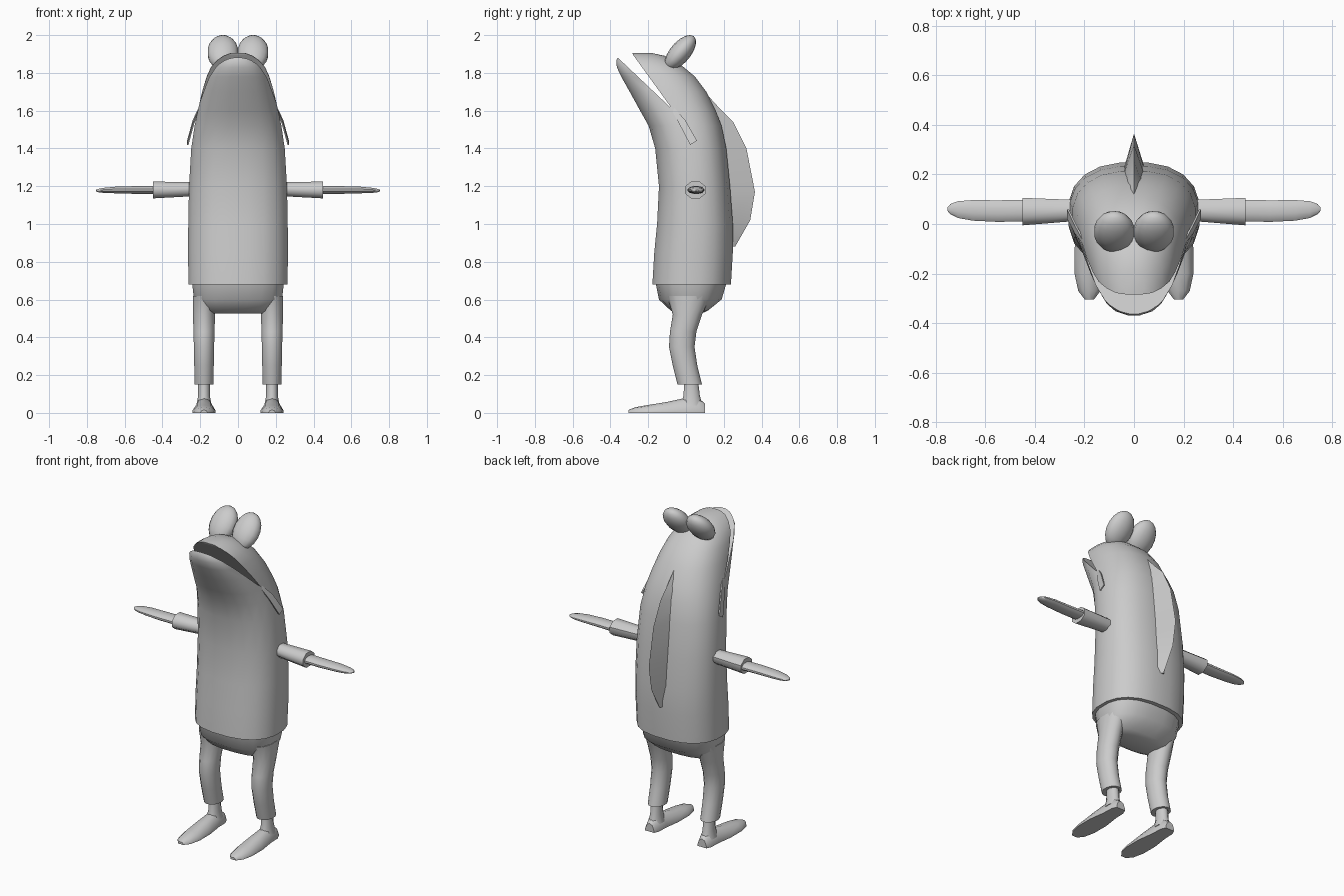
import bpy, bmesh, math
from mathutils import Vector, Matrix

cube = bpy.data.objects.get("Cube")
if cube:
    bpy.data.objects.remove(cube, do_unlink=True)

grey = bpy.data.materials.new("plain grey")
grey.use_nodes = True
grey.diffuse_color = (0.6, 0.6, 0.6, 1)
grey.node_tree.nodes["Principled BSDF"].inputs["Base Color"].default_value = (0.6, 0.6, 0.6, 1)


def finish(name, bm, angle=50):
    bmesh.ops.recalc_face_normals(bm, faces=bm.faces)
    mesh = bpy.data.meshes.new(name)
    bm.to_mesh(mesh)
    bm.free()
    mesh.materials.append(grey)
    obj = bpy.data.objects.new(name, mesh)
    bpy.context.collection.objects.link(obj)
    smooth(obj, angle)
    return obj


def smooth(obj, angle):
    bpy.ops.object.select_all(action='DESELECT')
    obj.select_set(True)
    bpy.context.view_layer.objects.active = obj
    bpy.ops.object.shade_smooth_by_angle(angle=math.radians(angle))


def bridge(name, rings, angle=50):
    """Skin a list of equal closed rings of points and cap both ends."""
    bm = bmesh.new()
    loops = [[bm.verts.new(p) for p in ring] for ring in rings]
    n = len(loops[0])
    for a, b in zip(loops, loops[1:]):
        for i in range(n):
            j = (i + 1) % n
            bm.faces.new((a[i], a[j], b[j], b[i]))
    bm.faces.new(loops[0])
    bm.faces.new(loops[-1])
    return finish(name, bm, angle)


def oval(n, power=2.0):
    for i in range(n):
        t = 2 * math.pi * (i + 0.5) / n
        c, s = math.cos(t), math.sin(t)
        yield (math.copysign(abs(c) ** (2 / power), c),
               math.copysign(abs(s) ** (2 / power), s))


def upright(name, rows, x=0, n=20, power=2.0):
    """Rows of height, front y, back y, half width."""
    return bridge(name, [[(x + w * u, (f + b) / 2 + (b - f) / 2 * v, z)
                          for u, v in oval(n, power)] for z, f, b, w in rows])


def sideways(name, side, rows, n):
    """Rows of x, centre y, centre z, half depth, half height."""
    return bridge(name, [[(side * x, y + d * u, z + h * v)
                          for u, v in oval(n)] for x, y, z, d, h in rows])


def slab(name, outline, x0, x1, angle=30):
    return bridge(name, [[(x, y, z) for y, z in outline] for x in (x0, x1)], angle)


# Long body and head in one skin
body = upright("body", [
    (0.68, -0.18, 0.24, 0.265), (0.85, -0.17, 0.25, 0.267), (1.0, -0.155, 0.25, 0.266),
    (1.2, -0.145, 0.235, 0.262), (1.4, -0.165, 0.215, 0.25), (1.52, -0.2, 0.19, 0.232),
    (1.6, -0.245, 0.16, 0.215), (1.7, -0.3, 0.11, 0.192), (1.78, -0.345, 0.05, 0.168),
    (1.83, -0.368, -0.01, 0.145), (1.865, -0.37, -0.06, 0.115),
    (1.89, -0.36, -0.11, 0.08), (1.905, -0.31, -0.18, 0.04)], power=2.4)

# Open mouth cut through the head
cutter = slab("mouth_cutter", [(-0.07, 1.605), (-0.355, 1.875), (-0.45, 1.95),
                               (-0.3, 1.95), (-0.28, 1.895)], -0.4, 0.4)
cutter.hide_render = True
cut = body.modifiers.new("mouth", 'BOOLEAN')
cut.operation = 'DIFFERENCE'
cut.solver = 'EXACT'
cut.object = cutter
bpy.context.view_layer.objects.active = body
bpy.ops.object.modifier_apply(modifier="mouth")
bpy.data.objects.remove(cutter, do_unlink=True)
smooth(body, 45)

# Back fin: wedge with a sharp crest
crest = [(0.08, 1.72), (0.18, 1.61), (0.25, 1.54), (0.32, 1.4),
         (0.365, 1.17), (0.34, 1.02), (0.26, 0.88)]
root = [(0.04, 1.7), (0.1, 1.6), (0.14, 1.53), (0.19, 1.4),
        (0.21, 1.17), (0.22, 1.02), (0.22, 0.88)]
bridge("back_fin", [[(-0.045, ry, rz), (0, cy, cz), (0.045, ry, rz)]
                    for (cy, cz), (ry, rz) in zip(crest, root)], 60)

# Hips under the hem
upright("hips", [(0.525, -0.05, 0.08, 0.15), (0.54, -0.08, 0.115, 0.2),
                 (0.6, -0.145, 0.19, 0.235), (0.7, -0.165, 0.22, 0.247)], power=2.5)

for side, word in ((1, "left"), (-1, "right")):
    # Trouser leg and ankle
    upright(word + "_leg", [
        (0.15, -0.045, 0.085, 0.051), (0.25, -0.07, 0.06, 0.053), (0.35, -0.09, 0.045, 0.055),
        (0.43, -0.085, 0.055, 0.057), (0.52, -0.07, 0.085, 0.06), (0.62, -0.1, 0.13, 0.06)],
        side * 0.18, 14)
    upright(word + "_ankle", [(0.04, -0.03, 0.09, 0.042), (0.09, -0.015, 0.075, 0.032),
                              (0.17, -0.01, 0.065, 0.032)], side * 0.18, 12)

    # Flat foot, tapering to the toe
    bridge(word + "_foot", [[(side * 0.18 + w * k, y, z * h) for k, h in
                             ((-1, 0), (-1, 0.25), (-0.6, 0.85), (0, 1), (0.6, 0.85), (1, 0.25), (1, 0))]
                            for y, w, z in ((0.1, 0.03, 0.05), (0.07, 0.043, 0.075), (0, 0.046, 0.08),
                                            (-0.1, 0.06, 0.058), (-0.2, 0.06, 0.042),
                                            (-0.27, 0.045, 0.03), (-0.305, 0.018, 0.015))])

    # Sleeve and flat hand
    sideways(word + "_sleeve", side, [(0.22, 0.055, 1.185, 0.045, 0.04),
                                      (0.45, 0.05, 1.18, 0.06, 0.048)], 8)
    sideways(word + "_hand", side, [
        (0.4, 0.055, 1.18, 0.045, 0.022), (0.55, 0.052, 1.18, 0.045, 0.021),
        (0.65, 0.055, 1.18, 0.043, 0.018), (0.71, 0.058, 1.178, 0.035, 0.014),
        (0.74, 0.06, 1.177, 0.022, 0.009), (0.752, 0.06, 1.177, 0.008, 0.004)], 12)

    # Flared mouth corner
    bridge(word + "_mouth_corner", [[(side * (x + dx), y + dy, z + dy * 0.6)
                                     for dx, dy in ((0, -w), (0, w), (0.008, w), (0.008, -w))]
                                    for x, y, z, w in ((0.195, -0.08, 1.625, 0.006),
                                                       (0.232, -0.02, 1.54, 0.016),
                                                       (0.262, 0.04, 1.43, 0.018))], 30)

    # Tilted egg-shaped eye
    bm = bmesh.new()
    bmesh.ops.create_uvsphere(bm, u_segments=14, v_segments=9, radius=1)
    bmesh.ops.transform(bm, verts=bm.verts, matrix=Matrix.Translation((side * 0.08, -0.03, 1.908))
                        @ Matrix.Rotation(math.radians(-40), 4, 'X')
                        @ Matrix.Diagonal((0.083, 0.055, 0.112, 1)))
    finish(word + "_eye", bm, 60)
